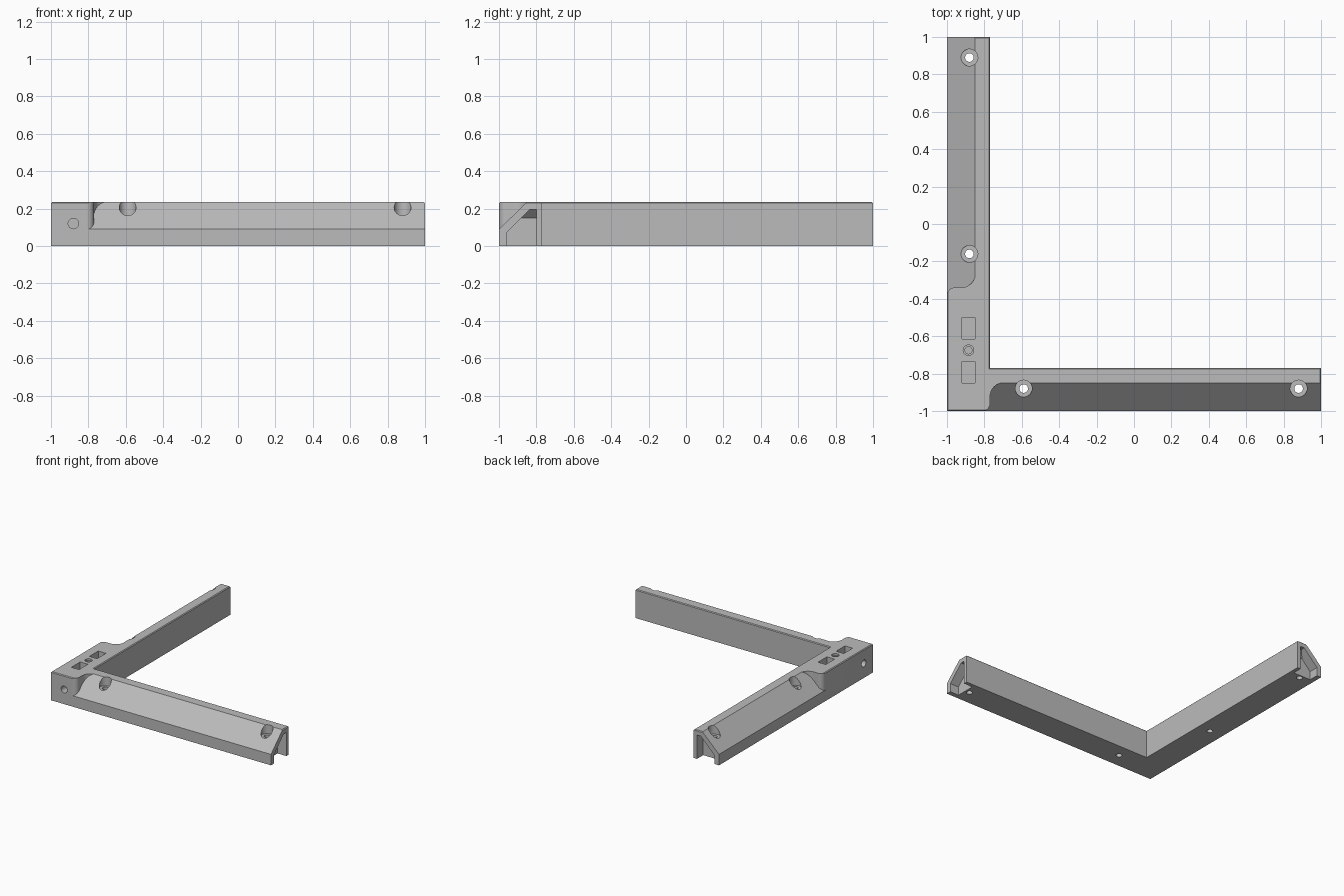
import bpy, bmesh, math
from mathutils import Vector

if "Cube" in bpy.data.objects:
    bpy.data.objects.remove(bpy.data.objects["Cube"])

TOP, LIP, IN = 0.235, 0.09, -0.77      # height, outer lip height, inner wall


def loft(name, a, b):
    """Closed solid between two matching rings of points."""
    bm = bmesh.new()
    va = [bm.verts.new(p) for p in a]
    vb = [bm.verts.new(p) for p in b]
    bm.faces.new(va[::-1])
    bm.faces.new(vb)
    n = len(a)
    for i in range(n):
        j = (i + 1) % n
        bm.faces.new((va[i], va[j], vb[j], vb[i]))
    bmesh.ops.recalc_face_normals(bm, faces=bm.faces)
    me = bpy.data.meshes.new(name)
    bm.to_mesh(me)
    bm.free()
    ob = bpy.data.objects.new(name, me)
    bpy.context.collection.objects.link(ob)
    return ob


def swap(pts, on):
    """Mirror across the diagonal, turning the x leg into the y leg."""
    return [(p[1], p[0], p[2]) for p in pts] if on else pts


def arc(cx, cy, r, a0, a1, n):
    return [(cx + r * math.cos(math.radians(a0 + (a1 - a0) * i / n)),
             cy + r * math.sin(math.radians(a0 + (a1 - a0) * i / n))) for i in range(n + 1)]


def circle(x, y, r):
    return arc(x, y, r, 0, 348.75, 31)


def at(pts, z):
    return [(x, y, z) for x, y in pts]


# L-shaped body with finely chamfered top rim
outline = [(-1, -1), (1, -1), (1, IN), (IN, IN), (IN, 1), (-1, 1)]
body = loft("corner_bracket", at(outline, 0), at(outline, TOP))
bm = bmesh.new()
bm.from_mesh(body.data)
rim = [e for e in bm.edges if all(v.co.z > 0.2 for v in e.verts)]
bmesh.ops.bevel(bm, geom=rim, offset=0.006, segments=1, affect='EDGES')
bm.to_mesh(body.data)
bm.free()

cutters = []


def cut(a, b, on=False):
    ob = loft("cutter", swap(a, on), swap(b, on))
    ob.hide_render = True
    cutters.append(ob)
    return ob


for on, end, holes in ((False, -0.77, (-0.59, 0.88)), (True, -0.34, (-0.16, 0.89))):
    # sloped outer face with a curved run-out into the corner block
    foot = [(end - 0.04, -1.1)] + arc(end - 0.04, -0.96, 0.04, -90, 0, 8)
    foot += arc(end + 0.078, -0.925, 0.078, 180, 90, 12)
    foot += [(end + 0.078, -0.82), (1.1, -0.82), (1.1, -1.1)]
    slope = (TOP - LIP) / 0.15
    cut([(x, y, LIP + (y + 1) * slope) for x, y in foot], at(foot, 0.4), on)

    # counterbored screw holes
    for u in holes:
        cut(at(circle(u, -0.88, 0.045), 0.162), at(circle(u, -0.88, 0.045), 0.4), on)
        cut(at(circle(u, -0.88, 0.023), -0.1), at(circle(u, -0.88, 0.023), 0.3), on)

    # open pocket in the end of the leg, its back wall leaning out near the top
    prof = [(-0.96, -0.05), (-0.96, 0.07), (-0.835, 0.195), (-0.80, 0.195), (-0.80, -0.05)]
    ob = cut([(0.92, y, z) for y, z in prof], [(1.1, y, z) for y, z in prof], on)
    bm = bmesh.new()
    bm.from_mesh(ob.data)
    co, no = swap([(0.92, 0, 0.15), (-1, 0, 1)], on)
    bmesh.ops.bisect_plane(bm, geom=bm.verts[:] + bm.edges[:] + bm.faces[:],
                           plane_co=Vector(co), plane_no=Vector(no).normalized(),
                           clear_outer=True)
    bmesh.ops.holes_fill(bm, edges=[e for e in bm.edges if e.is_boundary])
    bmesh.ops.recalc_face_normals(bm, faces=bm.faces)
    bm.to_mesh(ob.data)
    bm.free()

    # blind hole in the outer side of the corner block
    ring = circle(-0.88, 0.12, 0.028)
    cut([(x, -1.1, z) for x, z in ring], [(x, -0.94, z) for x, z in ring], on)

# two rectangular sockets and a stepped hole in the block top
for y0, y1 in ((-0.85, -0.735), (-0.615, -0.5)):
    r = [(-0.92, y0), (-0.85, y0), (-0.85, y1), (-0.92, y1)]
    cut(at(r, 0.155), at(r, 0.4))
for rad, z in ((0.028, 0.22), (0.019, 0.155)):
    ring = circle(-0.885, -0.675, rad)
    cut(at(ring, z), at(ring, 0.4))

# apply all cuts
bpy.context.view_layer.objects.active = body
body.select_set(True)
for c in cutters:
    m = body.modifiers.new("cut", 'BOOLEAN')
    m.operation, m.solver, m.object = 'DIFFERENCE', 'EXACT', c
    bpy.ops.object.modifier_apply(modifier=m.name)
for c in cutters:
    bpy.data.objects.remove(c)

mat = bpy.data.materials.new("plain grey")
mat.diffuse_color = (0.5, 0.5, 0.5, 1)
mat.use_nodes = True
mat.node_tree.nodes["Principled BSDF"].inputs["Base Color"].default_value = mat.diffuse_color
body.data.materials.clear()
body.data.materials.append(mat)
bpy.ops.object.shade_smooth_by_angle(angle=math.radians(30))
